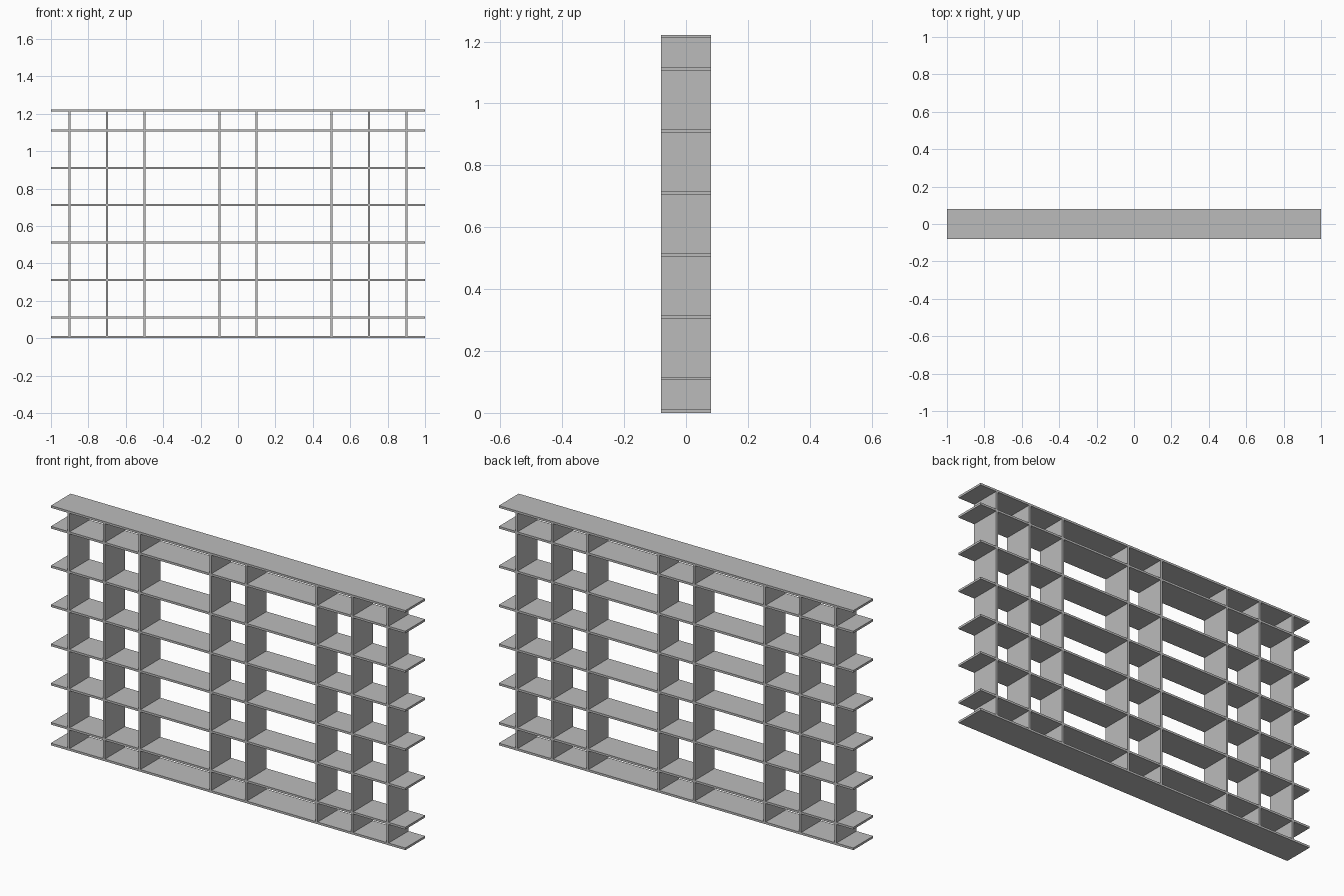
import bpy

cube = bpy.data.objects.get("Cube")
if cube:
    bpy.data.objects.remove(cube, do_unlink=True)

WIDTH, DEPTH, HEIGHT, BOARD = 2.0, 0.16, 1.222, 0.011

# Single grey board colour
grey = bpy.data.materials.new("grey_board")
grey.use_nodes = True
colour = (0.5, 0.5, 0.5, 1.0)
grey.diffuse_color = colour
grey.node_tree.nodes["Principled BSDF"].inputs["Base Color"].default_value = colour


def board(name, centre, size):
    bpy.ops.mesh.primitive_cube_add(size=1, location=centre)
    obj = bpy.context.object
    obj.name = name
    obj.scale = size
    bpy.ops.object.transform_apply(location=False, rotation=False, scale=True)
    obj.data.materials.append(grey)


# Bottom and top boards
board("bottom_board", (0, 0, BOARD / 2), (WIDTH, DEPTH, BOARD))
board("top_board", (0, 0, HEIGHT - BOARD / 2), (WIDTH, DEPTH, BOARD))

# Evenly spaced shelves between them
for i in range(6):
    board(f"shelf_{i + 1}", (0, 0, 0.111 + 0.2 * i), (WIDTH, DEPTH, BOARD))

# Mirrored uprights standing between the bottom and top boards
for i, x in enumerate((0.1, 0.5, 0.7, 0.9)):
    for side, sign in (("left", 1), ("right", -1)):
        board(f"upright_{side}_{i + 1}", (sign * x, 0, HEIGHT / 2),
              (BOARD, DEPTH, HEIGHT - 2 * BOARD))
